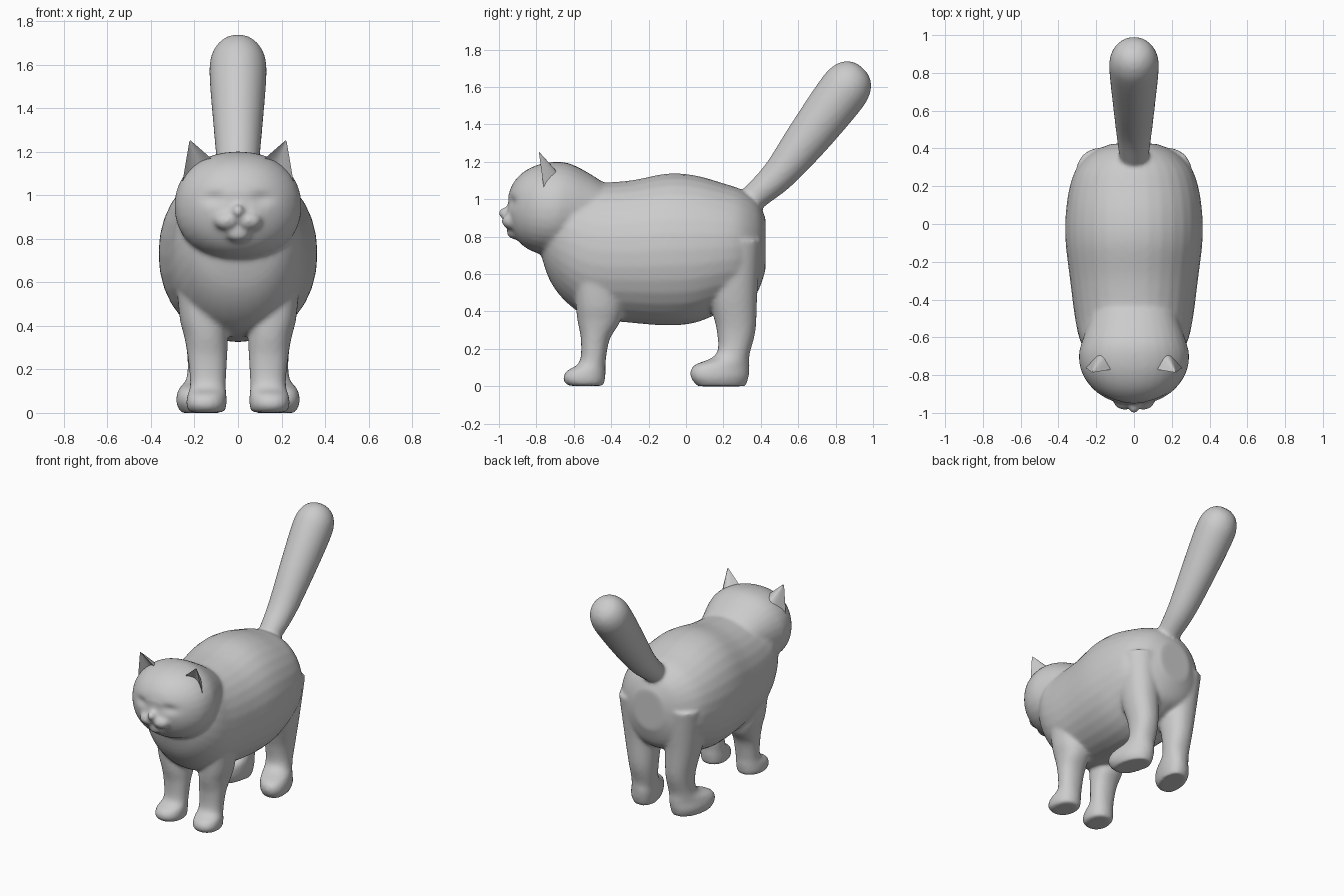
import bpy, bmesh
from math import sin, cos, pi, exp
from mathutils import Vector, Matrix

if "Cube" in bpy.data.objects:
    bpy.data.objects.remove(bpy.data.objects["Cube"])


def spline(rows, steps=5):
    """Catmull-Rom interpolation of rows of numbers."""
    out = []
    for i in range(len(rows) - 1):
        a, b = rows[max(i - 1, 0)], rows[i]
        c, d = rows[i + 1], rows[min(i + 2, len(rows) - 1)]
        for k in range(steps):
            t = k / steps
            out.append([0.5 * (2 * q + (r - p) * t + (2 * p - 5 * q + 4 * r - s) * t * t
                               + (3 * q - p - 3 * r + s) * t ** 3)
                        for p, q, r, s in zip(a, b, c, d)])
    return out + [list(rows[-1])]


def skin(bm, rings):
    """Bridge closed point rings and cap the ends."""
    vs = [[bm.verts.new(p) for p in ring] for ring in rings]
    n = len(vs[0])
    faces = [bm.faces.new((a[i], a[(i + 1) % n], b[(i + 1) % n], b[i]))
             for a, b in zip(vs, vs[1:]) for i in range(n)]
    faces += [bm.faces.new(vs[0]), bm.faces.new(vs[-1])]
    bmesh.ops.recalc_face_normals(bm, faces=faces)


def oval(c, u, v, power=2.0, n=32):
    """Superellipse ring around c with half axes u and v."""
    f = lambda w: (1 if w > 0 else -1) * abs(w) ** (2 / power)
    return [Vector(c) + Vector(u) * f(cos(2 * pi * i / n)) + Vector(v) * f(sin(2 * pi * i / n))
            for i in range(n)]


def trunk(bm, rows, power):
    """Loft along y; rows are y, bottom, top, half width."""
    skin(bm, [oval((0, y, (b + t) / 2), (w, 0, 0), (0, 0, (t - b) / 2), power)
              for y, b, t, w in spline(rows)])


def leg(bm, rows):
    """Loft down z on both sides; rows are z, x, y, rx, ry, toe-out."""
    for s in (1, -1):
        skin(bm, [oval((s * x, y, z), (s * rx, 0, 0), (-s * k * ry, ry, 0), 2.2)
                  for z, x, y, rx, ry, k in spline(rows)])


def ball(bm, c, r):
    bmesh.ops.create_uvsphere(bm, u_segments=24, v_segments=16, radius=1,
                              matrix=Matrix.Translation(c) @ Matrix.Diagonal((*r, 1)))


def finish(bm, name):
    me = bpy.data.meshes.new(name)
    bm.to_mesh(me)
    bm.free()
    ob = bpy.data.objects.new(name, me)
    bpy.context.collection.objects.link(ob)
    bpy.ops.object.select_all(action='DESELECT')
    ob.select_set(True)
    bpy.context.view_layer.objects.active = ob
    return ob


bm = bmesh.new()

# Torso
trunk(bm, [(-.79, .76, .95, .10), (-.73, .57, 1.05, .21), (-.63, .44, 1.12, .28),
           (-.5, .365, 1.09, .312), (-.3, .34, 1.10, .338), (-.1, .325, 1.137, .362),
           (.05, .34, 1.127, .362), (.2, .40, 1.085, .34), (.3, .44, 1.05, .30),
           (.38, .5, .99, .22), (.425, .62, .9, .12)], 2.1)

# Head
trunk(bm, [(-.95, .90, 1.02, .07), (-.925, .82, 1.085, .145), (-.87, .75, 1.145, .22),
           (-.79, .71, 1.185, .275), (-.70, .70, 1.20, .292), (-.62, .72, 1.19, .275),
           (-.52, .75, 1.14, .24), (-.42, .80, 1.075, .20)], 2.15)

# Muzzle: whisker pads, nose and chin
for s in (1, -1):
    ball(bm, (s * .05, -.93, .882), (.062, .055, .045))
ball(bm, (0, -.952, .925), (.032, .052, .035))
ball(bm, (0, -.91, .825), (.06, .05, .04))

# Front legs
leg(bm, [(.70, .20, -.48, .09, .12, 0), (.45, .165, -.465, .105, .125, 0),
         (.35, .147, -.465, .10, .115, 0), (.25, .14, -.485, .09, .077, 0),
         (.13, .138, -.50, .082, .07, 0), (.08, .143, -.535, .09, .105, .05),
         (.035, .145, -.545, .092, .112, .05), (.002, .143, -.535, .08, .095, .05)])

# Hind legs
leg(bm, [(.78, .17, .26, .14, .145, 0), (.5, .16, .25, .115, .132, 0),
         (.3, .145, .268, .092, .104, 0), (.17, .148, .25, .086, .09, .05),
         (.11, .17, .19, .096, .15, .2), (.05, .178, .18, .1, .155, .2),
         (.0, .172, .19, .085, .13, .2)])

# Tail: rows are y, z, half width, half thickness
d = Vector((0, -.74, .67))
skin(bm, [oval((0, y, z), (w, 0, 0), d * h) for y, z, w, h in spline([
    (.27, .9, .07, .06), (.355, 1.0, .078, .072), (.49, 1.125, .095, .09),
    (.645, 1.32, .113, .117), (.82, 1.55, .131, .135), (.885, 1.632, .122, .125),
    (.925, 1.68, .085, .088), (.942, 1.702, .035, .035)])])

# Fuse into one smooth skin
cat = finish(bm, "cat_body")
fuse = cat.modifiers.new("fuse", 'REMESH')
fuse.mode = 'VOXEL'
fuse.voxel_size = .012
soft = cat.modifiers.new("soften", 'SMOOTH')
soft.factor, soft.iterations = .5, 8
for m in ("fuse", "soften"):
    bpy.ops.object.modifier_apply(modifier=m)

# Shallow eye sockets
for v in cat.data.vertices:
    if v.co.y < -.8:
        r = ((abs(v.co.x) - .11) / .055) ** 2 + ((v.co.z - .985) / .03) ** 2
        v.co.y += .016 * exp(-r)
bpy.ops.object.shade_smooth()

# Ears: rounded back, hollow front, tapering to the tip
inner, outer = Vector((.09, -.765, 1.14)), Vector((.262, -.755, 1.02))
tip, back = Vector((.222, -.787, 1.255)), Vector((-.02, .12, .01))
for s, side in ((1, "left"), (-1, "right")):
    bm = bmesh.new()
    rings = []
    for f in (0, .2, .4, .6, .8, .97):
        a, b = inner.lerp(tip, f), outer.lerp(tip, f)
        depth = back * (1 - f)
        ring = [a.lerp(b, i / 8) + depth * sin(pi * i / 8) for i in range(9)]
        ring += [b.lerp(a, i / 8) + depth * .45 * sin(pi * i / 8) for i in range(1, 8)]
        rings.append([Vector((s * p.x, p.y, p.z)) for p in ring])
    skin(bm, rings)
    finish(bm, side + "_ear")
    bpy.ops.object.shade_smooth_by_angle(angle=pi / 4)
